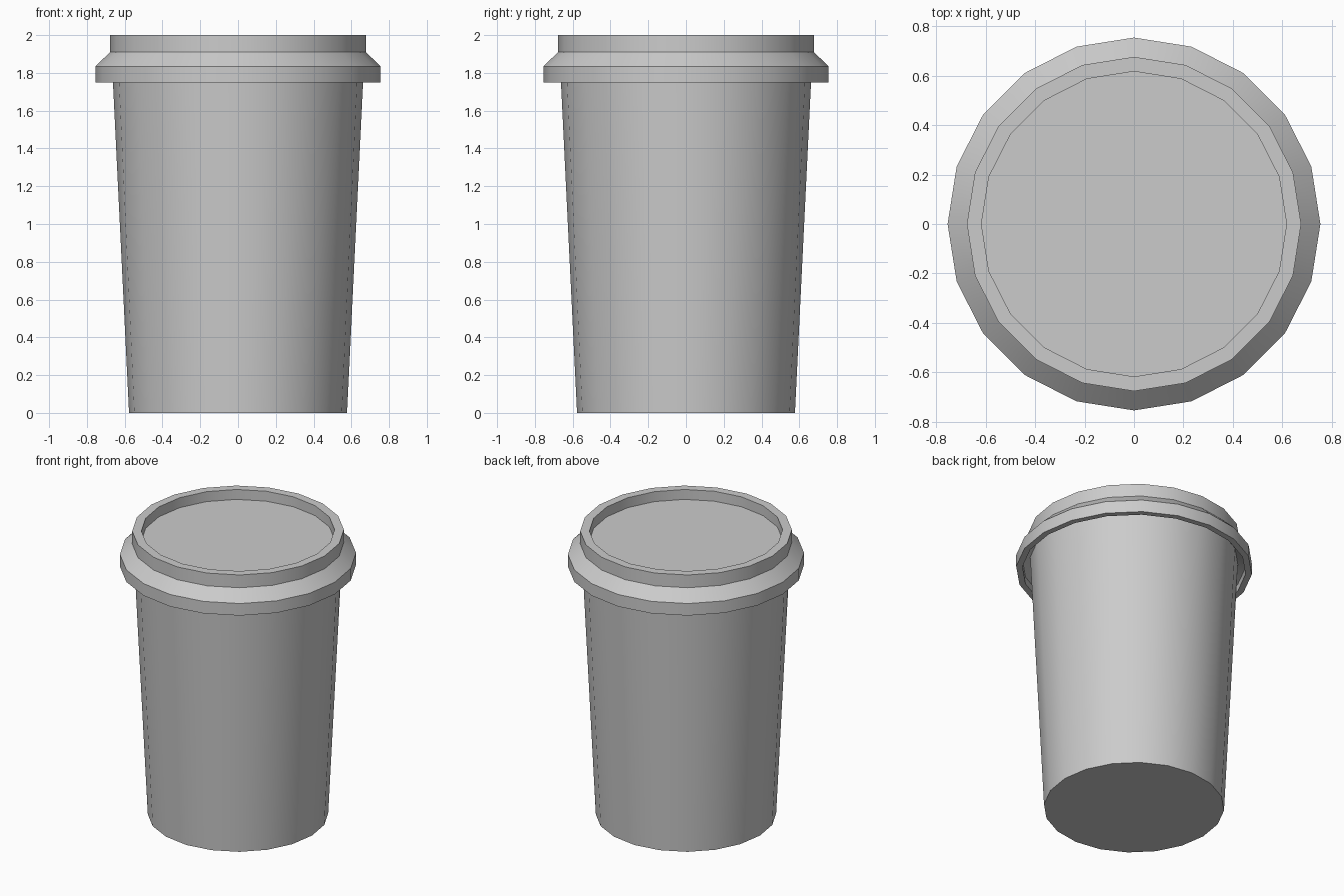
import bpy, bmesh, math

if "Cube" in bpy.data.objects:
    bpy.data.objects.remove(bpy.data.objects["Cube"])

SIDES = 20


def lathe(name, profile, cap_start=False, cap_end=False):
    """Revolve (radius, z) points around the z axis."""
    bm = bmesh.new()
    rings = []
    for r, z in profile:
        rings.append([bm.verts.new((r * math.cos(2 * math.pi * i / SIDES),
                                    r * math.sin(2 * math.pi * i / SIDES), z))
                      for i in range(SIDES)])
    for a, b in zip(rings, rings[1:]):
        for i in range(SIDES):
            j = (i + 1) % SIDES
            bm.faces.new((a[i], a[j], b[j], b[i]))
    if cap_start:
        bm.faces.new(rings[0][::-1])
    if cap_end:
        bm.faces.new(rings[-1])
    mesh = bpy.data.meshes.new(name)
    bm.to_mesh(mesh)
    bm.free()
    obj = bpy.data.objects.new(name, mesh)
    bpy.context.collection.objects.link(obj)
    bpy.ops.object.select_all(action='DESELECT')
    obj.select_set(True)
    bpy.context.view_layer.objects.active = obj
    bpy.ops.object.shade_smooth_by_angle(angle=math.radians(30))
    return obj


# Tapered cup body with a closed base
lathe("cup_body", [(0.577, 0), (0.666, 1.83)], cap_start=True)

# Lid: underside, overhanging lip, sloped shoulder, raised rim, sunken top
lathe("cup_lid", [(0.666, 1.82), (0.715, 1.80), (0.715, 1.75),
                  (0.755, 1.75), (0.755, 1.835), (0.677, 1.91),
                  (0.677, 2.0), (0.618, 2.0), (0.618, 1.93)], cap_end=True)
